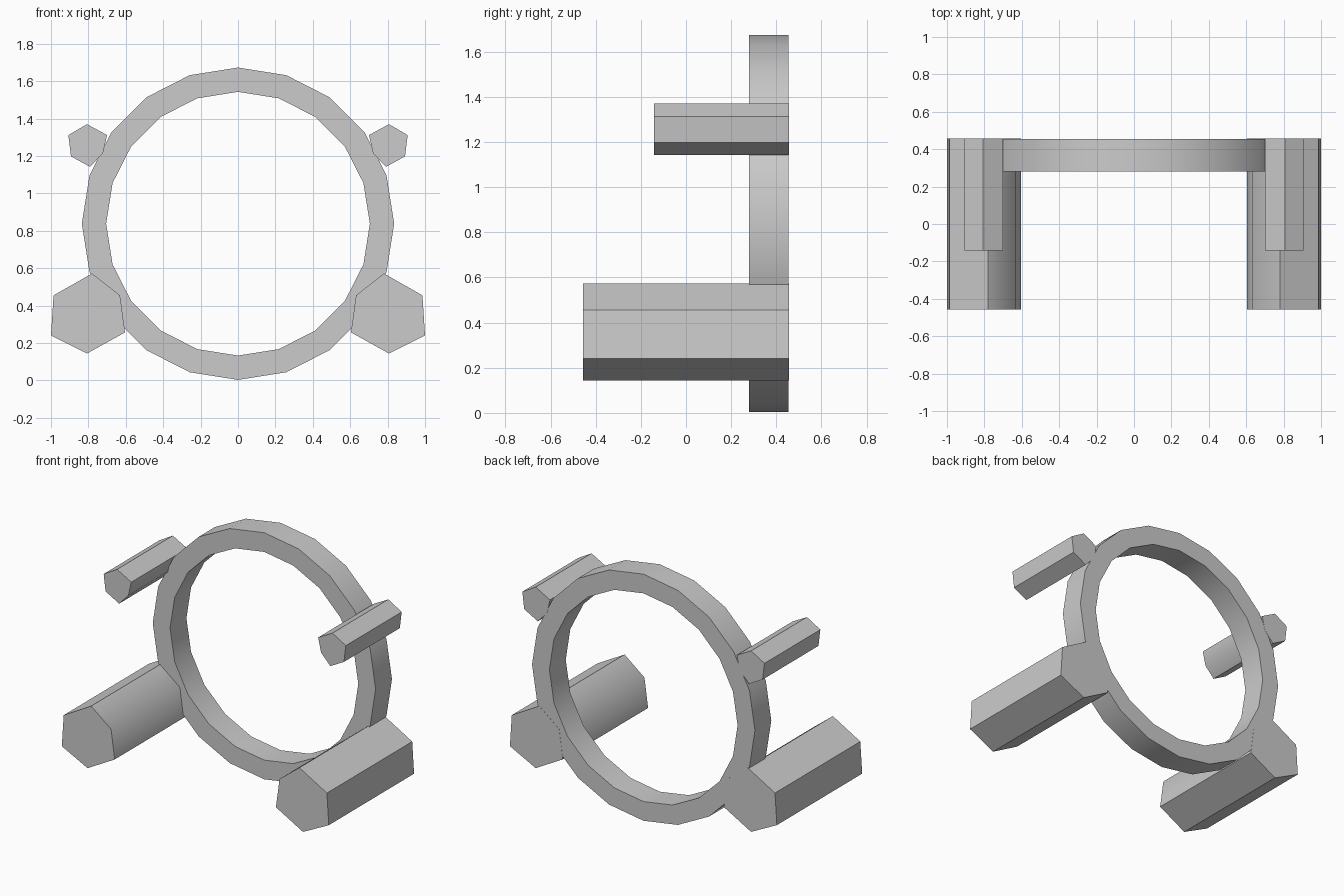
import bpy, bmesh, math

if "Cube" in bpy.data.objects:
    bpy.data.objects.remove(bpy.data.objects["Cube"])

grey = bpy.data.materials.new("plain grey")
grey.diffuse_color = (0.6, 0.6, 0.6, 1)
grey.use_nodes = True
grey.node_tree.nodes["Principled BSDF"].inputs["Base Color"].default_value = grey.diffuse_color


def finish(name, bm):
    bmesh.ops.recalc_face_normals(bm, faces=bm.faces)
    mesh = bpy.data.meshes.new(name)
    bm.to_mesh(mesh)
    bm.free()
    mesh.materials.append(grey)
    ob = bpy.data.objects.new(name, mesh)
    bpy.context.collection.objects.link(ob)
    bpy.ops.object.select_all(action='DESELECT')
    ob.select_set(True)
    bpy.context.view_layer.objects.active = ob
    bpy.ops.object.shade_smooth_by_angle(angle=math.radians(46))
    return ob


def post(name, profile, y0, y1, side):
    """Six-sided bar along y from an x/z profile, mirrored by side."""
    bm = bmesh.new()
    face = bm.faces.new([bm.verts.new((x * side, y0, z)) for x, z in profile])
    ext = bmesh.ops.extrude_face_region(bm, geom=[face], use_keep_orig=True)
    for v in ext["geom"]:
        if isinstance(v, bmesh.types.BMVert):
            v.co.y = y1
    return finish(name, bm)


def ring(name, r_out, r_in, y0, y1, cz, n):
    """Flat-sided band around the y axis."""
    bm = bmesh.new()
    section = [(r_out, y0), (r_out, y1), (r_in, y1), (r_in, y0)]
    loops = []
    for i in range(n):
        a = 2 * math.pi * i / n
        loops.append([bm.verts.new((r * math.sin(a), y, cz + r * math.cos(a)))
                      for r, y in section])
    for i in range(n):
        a, b = loops[i], loops[(i + 1) % n]
        for j in range(4):
            k = (j + 1) % 4
            bm.faces.new((a[j], a[k], b[k], b[j]))
    return finish(name, bm)


# large hoop at the back
ring("hoop", 0.835, 0.705, 0.28, 0.455, 0.838, 20)

# thick lower bars and thin upper bars, one pair each
lower = [(0.78, 0.572), (0.631, 0.455), (0.604, 0.257),
         (0.807, 0.144), (1.0, 0.241), (0.986, 0.455)]
upper = [(0.807, 1.37), (0.70, 1.312), (0.722, 1.215),
         (0.791, 1.142), (0.893, 1.198), (0.907, 1.312)]
for side, label in ((-1, "left"), (1, "right")):
    post("lower_bar_" + label, lower, -0.457, 0.456, side)
    post("upper_bar_" + label, upper, -0.142, 0.456, side)
